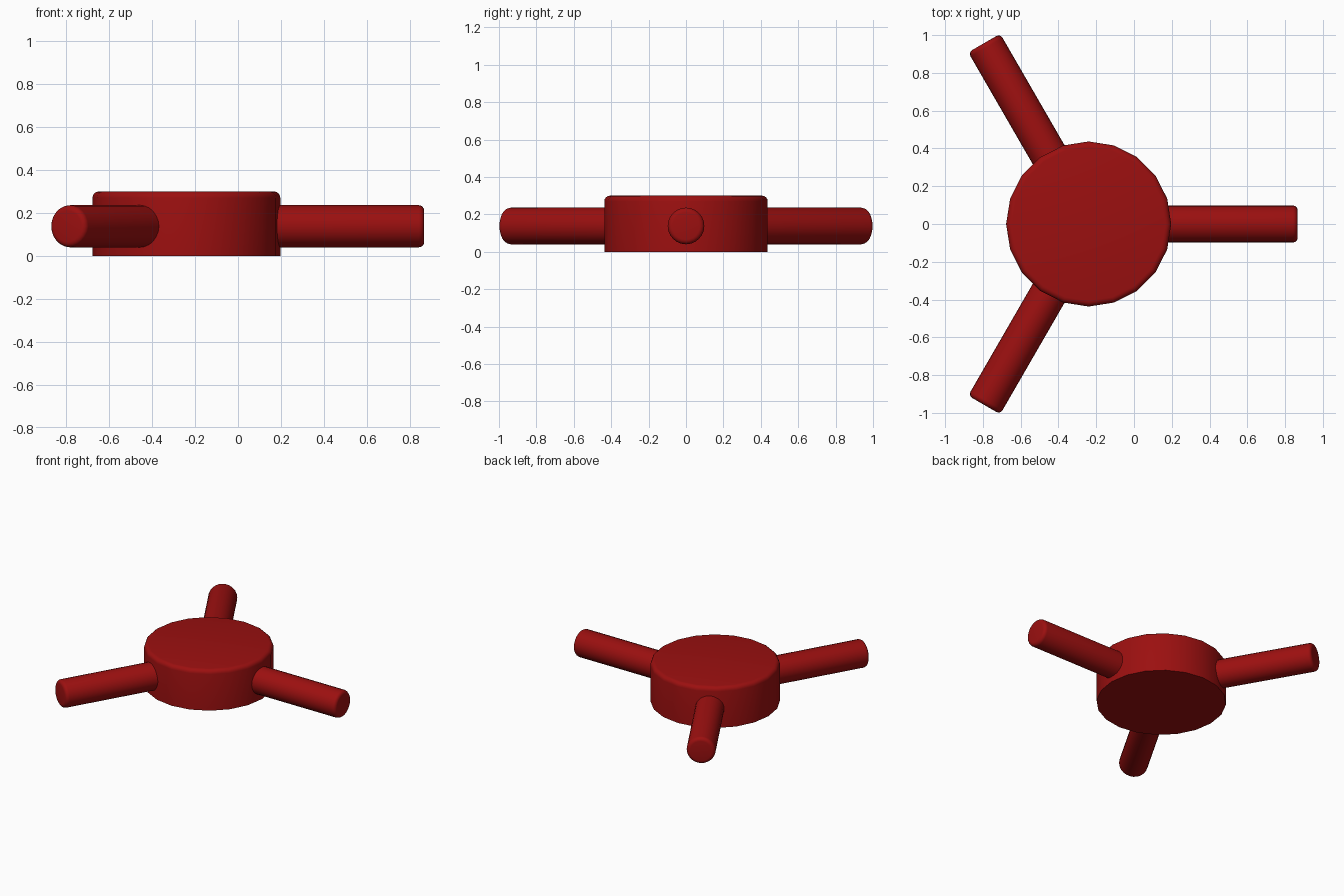
import bpy, math
from mathutils import Matrix, Vector

cube = bpy.data.objects.get("Cube")
if cube:
    bpy.data.objects.remove(cube, do_unlink=True)

# Dark red paint
RED = (0.33, 0.005, 0.005, 1)
red = bpy.data.materials.new("dark_red")
red.use_nodes = True
red.diffuse_color = RED
red.node_tree.nodes["Principled BSDF"].inputs["Base Color"].default_value = RED

CENTRE = Vector((-0.24, 0, 0))


def rounded_cylinder(name, sides, radius, length, bevel, matrix):
    """Cylinder from z = 0 to length, with its far rim rounded, then placed."""
    bpy.ops.mesh.primitive_cylinder_add(vertices=sides, radius=radius, depth=length)
    obj = bpy.context.object
    obj.name = name
    mesh = obj.data
    mesh.transform(Matrix.Translation((0, 0, length / 2)))
    mesh.materials.append(red)
    # Bevel only the edges of the far rim
    weights = mesh.attributes.new("bevel_weight_edge", "FLOAT", "EDGE")
    for edge in mesh.edges:
        if all(mesh.vertices[v].co.z > length * 0.9 for v in edge.vertices):
            weights.data[edge.index].value = 1
    mod = obj.modifiers.new("rounded_rim", "BEVEL")
    mod.limit_method = "WEIGHT"
    mod.width = bevel
    mod.segments = 4
    bpy.ops.object.modifier_apply(modifier=mod.name)
    mesh.transform(matrix)
    bpy.ops.object.shade_smooth_by_angle(angle=math.radians(40))
    return obj


# Hub disc
rounded_cylinder("hub", 20, 0.437, 0.3, 0.03, Matrix.Translation(CENTRE))

# Three handle rods spreading from the hub
for name, angle in (("left_rod", 0), ("back_rod", 120), ("front_rod", 240)):
    place = (Matrix.Translation(CENTRE + Vector((0, 0, 0.138)))
             @ Matrix.Rotation(math.radians(angle), 4, "Z")
             @ Matrix.Rotation(math.radians(90), 4, "Y"))
    rounded_cylinder(name, 24, 0.098, 1.106, 0.025, place)
